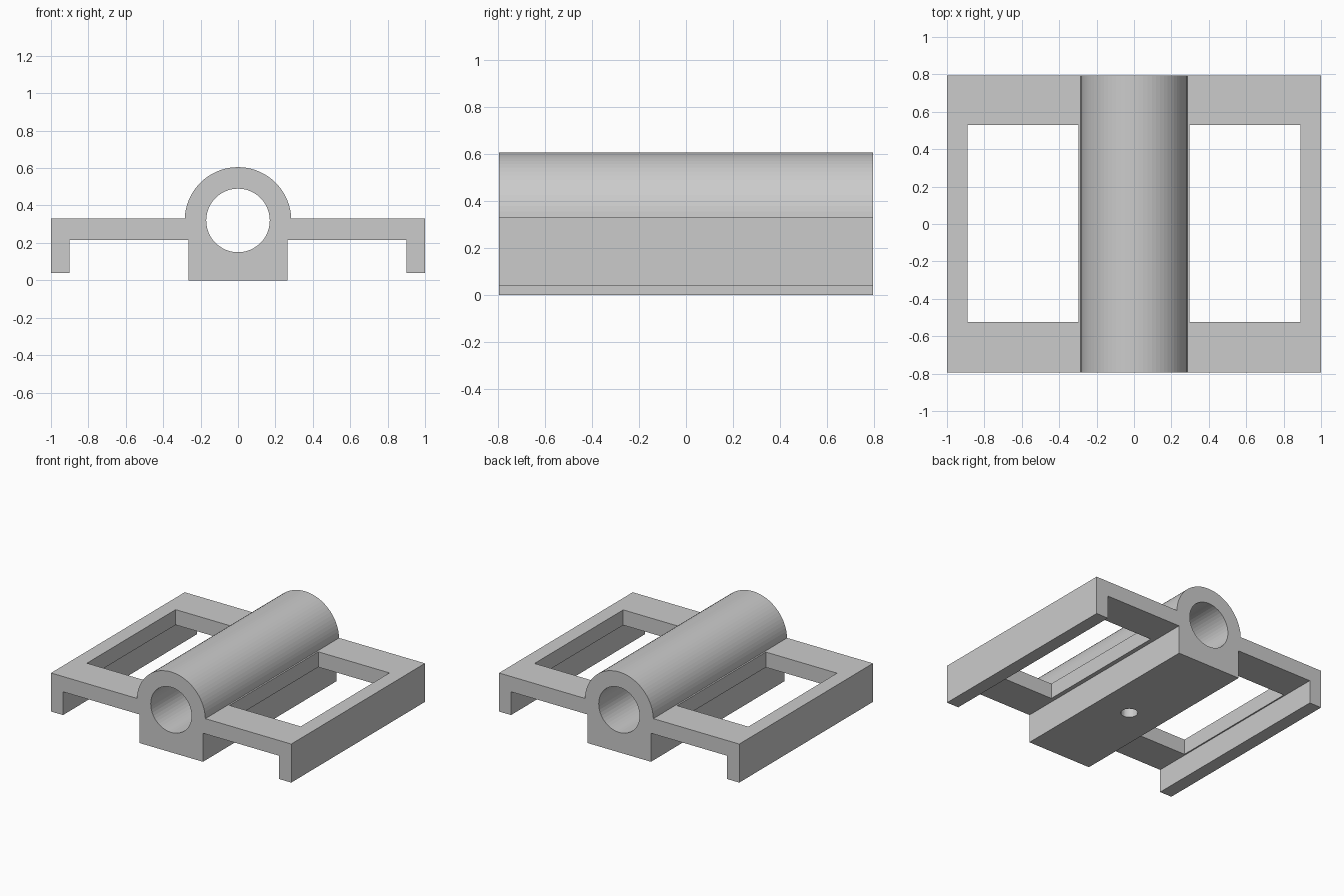
import bpy, bmesh
from math import sin, cos, asin, pi
from mathutils import Matrix, Vector

if "Cube" in bpy.data.objects:
    bpy.data.objects.remove(bpy.data.objects["Cube"])

HALF_Y = 0.795
AXIS_Z, R_OUT, R_BORE = 0.32, 0.285, 0.17
PLATE_TOP, PLATE_BOTTOM = 0.33, 0.215


def new_object(name, bm):
    bmesh.ops.recalc_face_normals(bm, faces=bm.faces)
    mesh = bpy.data.meshes.new(name)
    bm.to_mesh(mesh)
    bm.free()
    obj = bpy.data.objects.new(name, mesh)
    bpy.context.collection.objects.link(obj)
    return obj


def extrude_profile(name, points):
    bm = bmesh.new()
    face = bm.faces.new([bm.verts.new((x, -HALF_Y, z)) for x, z in points])
    ext = bmesh.ops.extrude_face_region(bm, geom=[face])
    verts = [g for g in ext["geom"] if isinstance(g, bmesh.types.BMVert)]
    bmesh.ops.translate(bm, verts=verts, vec=(0, 2 * HALF_Y, 0))
    return new_object(name, bm)


def box(name, lo, hi):
    lo, hi = Vector(lo), Vector(hi)
    bm = bmesh.new()
    bmesh.ops.create_cube(bm, size=1, matrix=Matrix.Translation((lo + hi) / 2)
                          @ Matrix.Diagonal((*(hi - lo), 1)))
    return new_object(name, bm)


def cylinder(name, radius, depth, centre, sides, rot=Matrix()):
    bm = bmesh.new()
    bmesh.ops.create_cone(bm, cap_ends=True, segments=sides, radius1=radius,
                          radius2=radius, depth=depth,
                          matrix=Matrix.Translation(centre) @ rot)
    return new_object(name, bm)


def cut(target, cutter):
    mod = target.modifiers.new(cutter.name, 'BOOLEAN')
    mod.operation = 'DIFFERENCE'
    mod.solver = 'EXACT'
    mod.object = cutter
    cutter.hide_render = True
    cutter.hide_set(True)


# Carriage body: block, side plates with down-turned lips, rounded barrel top
right = [(0.265, 0), (0.265, PLATE_BOTTOM), (0.9, PLATE_BOTTOM),
         (0.9, 0.04), (1, 0.04), (1, PLATE_TOP)]
start = asin((PLATE_TOP - AXIS_Z) / R_OUT)
steps = 36
arc = [(R_OUT * cos(a), AXIS_Z + R_OUT * sin(a))
       for a in (start + (pi - 2 * start) * i / steps for i in range(steps + 1))]
left = [(-x, z) for x, z in reversed(right)]
body = extrude_profile("bearing_carriage", right + arc + left)

# Bore along the barrel
cut(body, cylinder("bore_cutter", R_BORE, 2, (0, 0, AXIS_Z), 48,
                   Matrix.Rotation(pi / 2, 4, 'X')))

# Windows in the side plates
for side, x0, x1 in (("left", -0.89, -0.297), ("right", 0.297, 0.89)):
    cut(body, box(side + "_window_cutter", (x0, -0.525, 0.1), (x1, 0.53, 0.5)))

# Small hole from the underside into the bore
cut(body, cylinder("underside_hole_cutter", 0.058, 0.4, (0, -0.05, 0.05), 32))

# Bake the cuts and remove the cutters
bpy.context.view_layer.update()
baked = bpy.data.meshes.new_from_object(
    body.evaluated_get(bpy.context.evaluated_depsgraph_get()))
body.modifiers.clear()
body.data = baked
for obj in list(bpy.data.objects):
    if obj.name.endswith("_cutter"):
        bpy.data.objects.remove(obj)
